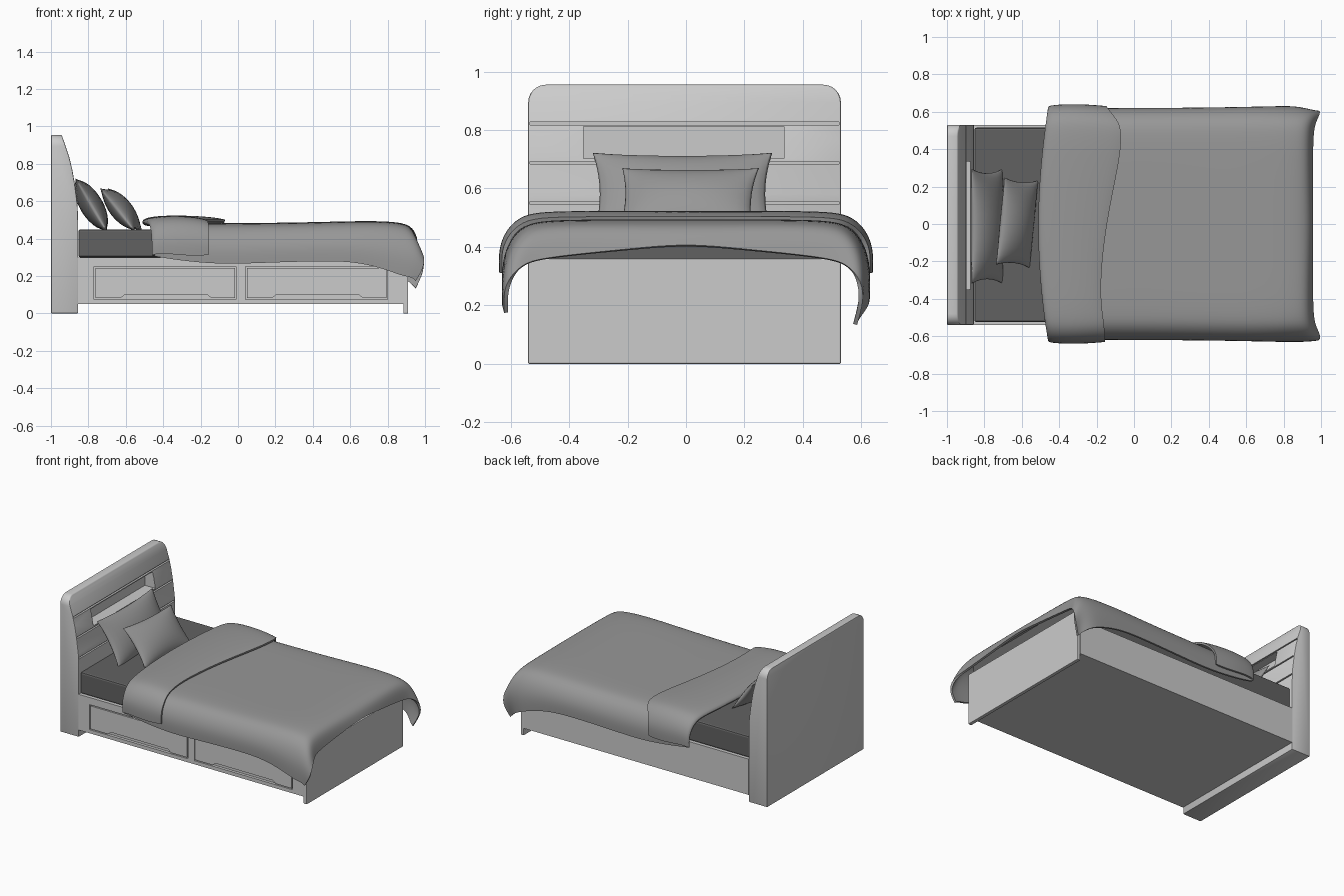
import bpy, bmesh, math
from mathutils import Matrix, Vector

if "Cube" in bpy.data.objects:
    bpy.data.objects.remove(bpy.data.objects["Cube"])

Y0, Y1 = -0.54, 0.53


def material(name, v):
    m = bpy.data.materials.new(name)
    m.diffuse_color = (v, v, v, 1)
    m.use_nodes = True
    m.node_tree.nodes["Principled BSDF"].inputs["Base Color"].default_value = m.diffuse_color
    return m


PANEL, FABRIC, DARK = material("panel_grey", 0.51), material("fabric_grey", 0.31), material("dark_grey", 0.12)


def make(name, bm, mat=PANEL, smooth=False):
    bmesh.ops.recalc_face_normals(bm, faces=bm.faces)
    me = bpy.data.meshes.new(name)
    bm.to_mesh(me)
    bm.free()
    me.materials.append(mat)
    ob = bpy.data.objects.new(name, me)
    bpy.context.collection.objects.link(ob)
    for p in me.polygons:
        p.use_smooth = smooth
    return ob


def prism(name, pts, axis, a, b, mat=PANEL):
    """Extrude a 2D outline: axis 'y' takes (x, z), axis 'x' takes (y, z)."""
    bm = bmesh.new()
    place = (lambda p, t: (p[0], t, p[1])) if axis == 'y' else (lambda p, t: (t, p[0], p[1]))
    lo = [bm.verts.new(place(p, a)) for p in pts]
    hi = [bm.verts.new(place(p, b)) for p in pts]
    bm.faces.new(lo)
    bm.faces.new(hi[::-1])
    n = len(pts)
    for i in range(n):
        bm.faces.new((lo[i], lo[(i + 1) % n], hi[(i + 1) % n], hi[i]))
    return make(name, bm, mat)


def box(name, x0, x1, y0, y1, z0, z1, mat=PANEL):
    return prism(name, [(x0, z0), (x1, z0), (x1, z1), (x0, z1)], 'y', y0, y1, mat)


def apply(ob, mod):
    with bpy.context.temp_override(object=ob, active_object=ob):
        bpy.ops.object.modifier_apply(modifier=mod.name)


def boolean(ob, cutter, op='DIFFERENCE'):
    m = ob.modifiers.new("cut", 'BOOLEAN')
    m.operation, m.object, m.solver = op, cutter, 'EXACT'
    apply(ob, m)
    bpy.data.objects.remove(cutter)


def bevel(ob, width, segs=2):
    m = ob.modifiers.new("bevel", 'BEVEL')
    m.width, m.segments, m.limit_method = width, segs, 'ANGLE'
    m.angle_limit = math.radians(40)
    apply(ob, m)


def interp(table, x):
    if x <= table[0][0]:
        return table[0][1]
    for (a, fa), (b, fb) in zip(table, table[1:]):
        if x <= b:
            return fa + (fb - fa) * (x - a) / (b - a)
    return table[-1][1]


# Headboard: curved front profile with rounded top corners
front = [(0.0, -0.855), (0.5, -0.855), (0.58, -0.858), (0.69, -0.872), (0.77, -0.886),
         (0.835, -0.902), (0.9, -0.923), (0.955, -0.943)]
headboard = prism("headboard", [(-1, 0)] + [(x, z) for z, x in front] + [(-1, 0.955)], 'y', -0.7, 0.7)
r = 0.06
arc = [math.radians(15 * i) for i in range(7)]
outline = ([(Y0, -0.1), (Y1, -0.1)]
           + [(Y1 - r + r * math.cos(t), 0.955 - r + r * math.sin(t)) for t in arc]
           + [(Y0 + r - r * math.sin(t), 0.955 - r + r * math.cos(t)) for t in arc])
boolean(headboard, prism("cutter", outline, 'x', -1.2, -0.5), 'INTERSECT')
bevel(headboard, 0.006)
# Plank grooves and the open shelf niche
for z in (0.823, 0.688, 0.55):
    fx = interp(front, z)
    boolean(headboard, box("cutter", fx - 0.012, fx + 0.06, Y0 + 0.006, Y1 - 0.006, z - 0.005, z + 0.005))
boolean(headboard, box("cutter", -0.955, -0.8, -0.35, 0.335, 0.702, 0.812))

# Bed base with drawer pockets in the front side
base = box("bed_base", -0.856, 0.886, Y0, Y1, 0.05, 0.30)
for i, (x0, x1) in enumerate(((-0.77, -0.01), (0.04, 0.80))):
    boolean(base, box("cutter", x0, x1, Y0 - 0.1, Y0 + 0.02, 0.075, 0.25))
    # Drawer front with a finger notch along its lower edge
    a, b, g = x0 + 0.007, x1 - 0.007, 0.082
    na, nb = x0 + 0.14, x0 + 0.63
    prism(f"drawer_front_{i + 1}", [(a, g), (na, g), (na + 0.025, 0.1), (nb - 0.025, 0.1), (nb, g),
                                    (b, g), (b, 0.243), (a, 0.243)], 'y', Y0, Y0 + 0.021)

# Footboard and mattress
footboard = box("footboard", 0.885, 0.91, Y0, Y1, 0, 0.36)
bevel(footboard, 0.004)
mattress = box("mattress", -0.854, 0.884, -0.525, 0.515, 0.30, 0.45, DARK)
bevel(mattress, 0.012)


# Pillows: two bulged sheets joined at a pinched rim
def pillow(name, width, height, bulge, centre, lean, turn, n=14):
    bm = bmesh.new()
    for side in (1, -1):
        grid = []
        for i in range(n + 1):
            row = []
            for j in range(n + 1):
                u, v = -math.cos(math.pi * i / n), -math.cos(math.pi * j / n)
                h = bulge * max(0, (1 - u * u) * (1 - v * v)) ** 0.6
                row.append(bm.verts.new((width / 2 * u * (1 - 0.08 * (1 - v * v)),
                                         height / 2 * v * (1 - 0.09 * (1 - u * u)), side * h)))
            grid.append(row)
        for i in range(n):
            for j in range(n):
                bm.faces.new((grid[i][j], grid[i + 1][j], grid[i + 1][j + 1], grid[i][j + 1]))
    bmesh.ops.remove_doubles(bm, verts=bm.verts, dist=1e-5)
    s, c = math.sin(lean), math.cos(lean)
    m = Matrix(((0, -s, c), (1, 0, 0), (0, c, s))).to_4x4()
    bm.transform(Matrix.Translation(centre) @ Matrix.Rotation(turn, 4, 'Z') @ m)
    return make(name, bm, FABRIC, True)


pillow("back_pillow", 0.615, 0.33, 0.062, Vector((-0.785, -0.012, 0.58)), math.radians(30.5), 0)
pillow("front_pillow", 0.47, 0.29, 0.058, Vector((-0.625, 0.007, 0.557)), math.radians(39), math.radians(-5.5))

# Duvet: one draped sheet running from the turned-back hem, round the fold, to the foot
half = [(0, 0), (0.3, 0), (0.6, 0), (0.8, 0.02), (0.88, 0.1), (0.945, 0.28), (0.99, 0.6), (0.985, 1)]
section = [(-a, d) for a, d in half[:0:-1]] + half
hem_edge = [(-0.6, -0.155), (-0.32, -0.19), (0, -0.148), (0.3, -0.09), (0.44, -0.06), (0.53, -0.07), (0.62, -0.15)]


def fold_x(y):
    return -0.515 + 0.055 * min(1, (y / 0.62) ** 2)


# rows: (x or fold fraction, top z, hem z, half width, foot flare)
rows = [('f', k, z, h, w, 0) for k, z, h, w in (
    (0, 0.497, 0.315, 0.632), (0.1, 0.507, 0.31, 0.635), (0.4, 0.517, 0.31, 0.642),
    (0.7, 0.516, 0.32, 0.642), (0.93, 0.507, 0.32, 0.637), (1.0, 0.488, 0.31, 0.63),
    (0.93, 0.469, 0.305, 0.618))]
rows += [('x', x, z, h, w, f) for x, z, h, w, f in (
    (-0.32, 0.472, 0.285, 0.618, 0), (-0.1, 0.476, 0.262, 0.622, 0), (0.15, 0.477, 0.272, 0.622, 0),
    (0.4, 0.481, 0.28, 0.624, 0), (0.62, 0.487, 0.28, 0.628, 0), (0.78, 0.487, 0.24, 0.632, 0),
    (0.88, 0.478, 0.2, 0.632, 0.01), (0.93, 0.455, 0.175, 0.63, 0.03), (0.95, 0.41, 0.155, 0.625, 0.048))]
bm = bmesh.new()
grid = []
for kind, p, z, hem, w, flare in rows:
    line = []
    for a, d in section:
        y = a * w
        if kind == 'f':
            e = interp(hem_edge, y)
            x = e + (fold_x(y) - e) * p
        else:
            x = p + flare * 4 * d * (1 - d)
        tip = hem - (math.copysign(0.02, y) if flare > 0.02 else 0)
        dip = flare * min(1, abs(a) / 0.8) * (1 - d) if flare > 0.04 else 0
        if flare > 0.02 and a > 0:
            y *= 1 - 0.06 * d * d  # back corner tucks inwards
        line.append(bm.verts.new((x, y, z - d * (z - tip) - dip)))
    grid.append(line)
for r0, r1 in zip(grid, grid[1:]):
    for j in range(len(section) - 1):
        bm.faces.new((r0[j], r0[j + 1], r1[j + 1], r1[j]))
duvet = make("duvet", bm, FABRIC, True)
sub = duvet.modifiers.new("smooth", 'SUBSURF')
sub.levels = sub.render_levels = 2
sub.boundary_smooth = 'PRESERVE_CORNERS'
apply(duvet, sub)
thick = duvet.modifiers.new("thickness", 'SOLIDIFY')
thick.thickness, thick.offset = 0.014, 0
apply(duvet, thick)

# Keep hard edges crisp on the smooth duvet rim and the headboard
for ob in (duvet, headboard):
    bpy.ops.object.select_all(action='DESELECT')
    ob.select_set(True)
    bpy.context.view_layer.objects.active = ob
    bpy.ops.object.shade_smooth_by_angle(angle=math.radians(35))
